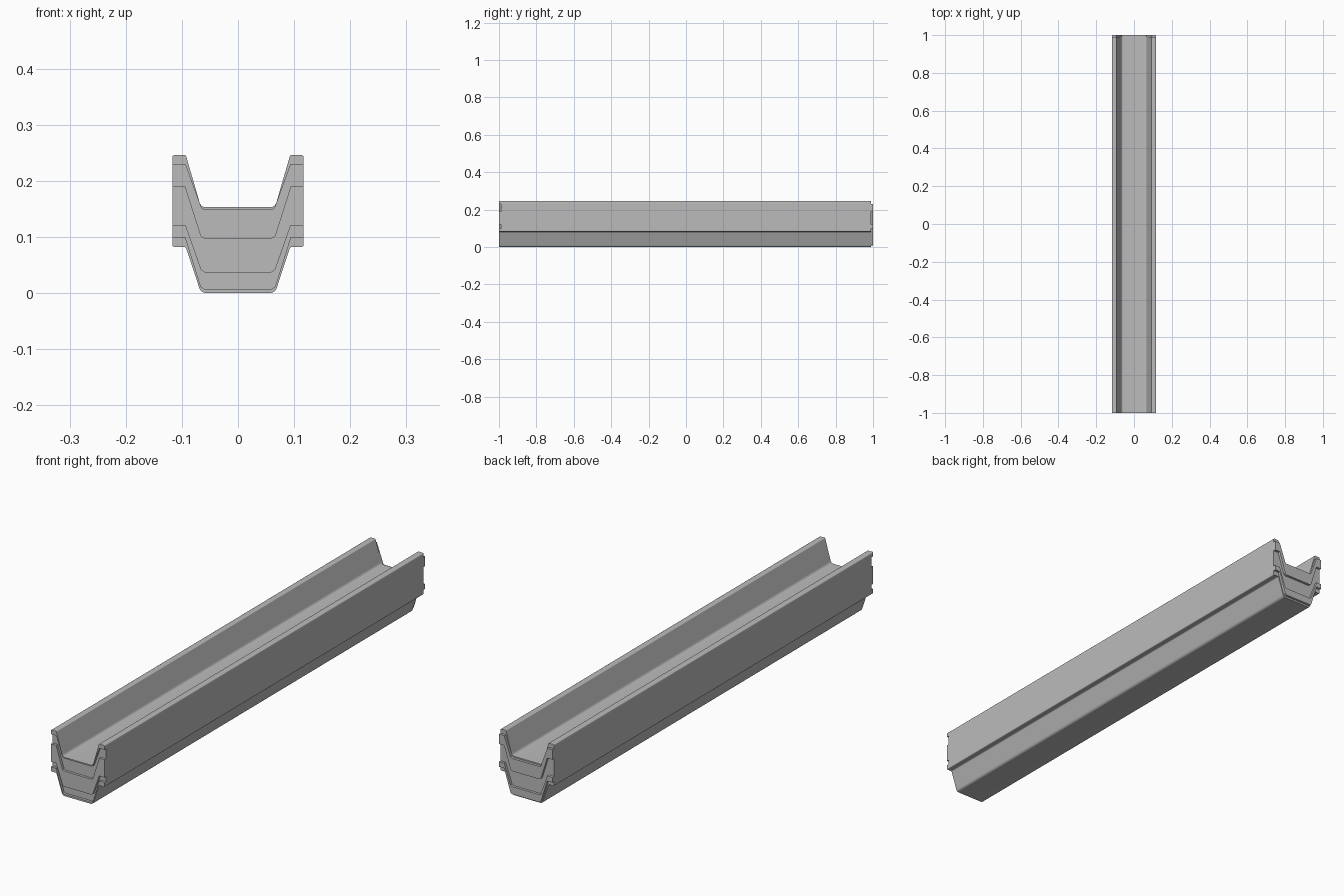
import bpy
import bmesh
from mathutils import Vector

cube = bpy.data.objects.get("Cube")
if cube:
    bpy.data.objects.remove(cube, do_unlink=True)

grey = bpy.data.materials.new("plain_grey")
grey.use_nodes = True
colour = (0.5, 0.5, 0.5, 1)
grey.diffuse_color = colour
grey.node_tree.nodes["Principled BSDF"].inputs["Base Color"].default_value = colour

WIDE = 0.117      # half width of the plank
STEP = 0.01       # depth of grooves and tongues
REACH = 0.15      # cutters overshoot the sides


def mirrored(half):
    """Right-hand points, outermost first, continued across to the left."""
    return half + [(-x, z) for x, z in reversed(half)]


def rounded(points, setbacks, steps=4):
    """Replace each corner by a short curve."""
    result = []
    for i, point in enumerate(points):
        p = Vector(point)
        a = p + (Vector(points[i - 1]) - p).normalized() * setbacks[i]
        b = p + (Vector(points[(i + 1) % len(points)]) - p).normalized() * setbacks[i]
        for k in range(steps + 1):
            t = k / steps
            result.append(a * (1 - t) ** 2 + p * 2 * t * (1 - t) + b * t * t)
    return result


def prism(name, profile, y0, y1):
    """Extrude an x-z profile along y."""
    bm = bmesh.new()
    face = bm.faces.new([bm.verts.new((x, y0, z)) for x, z in profile])
    extruded = bmesh.ops.extrude_face_region(bm, geom=[face])
    moved = [v for v in extruded["geom"] if isinstance(v, bmesh.types.BMVert)]
    bmesh.ops.translate(bm, verts=moved, vec=(0, y1 - y0, 0))
    bmesh.ops.recalc_face_normals(bm, faces=bm.faces)
    mesh = bpy.data.meshes.new(name)
    bm.to_mesh(mesh)
    bm.free()
    mesh.materials.append(grey)
    obj = bpy.data.objects.new(name, mesh)
    bpy.context.collection.objects.link(obj)
    return obj


# Plank: hat-shaped section, rounded corners
upper = [(WIDE, 0.246), (0.093, 0.246), (0.066, 0.153)]
lower = [(WIDE, 0.082), (0.093, 0.082), (0.066, 0)]
upper_round = [0.005, 0.003, 0.009]
lower_round = [0.004, 0.004, 0.01]
section = rounded(
    mirrored(upper) + mirrored(lower)[::-1],
    upper_round + upper_round[::-1] + lower_round + lower_round[::-1])
plank = prism("plank", section, -1, 1)


# Band borders across the end, given by side height and middle height
def border(side, middle):
    half = [(REACH, side), (0.094, side), (0.066, middle + 0.004), (0.06, middle)]
    return mirrored(half)


borders = [border(side, middle) for side, middle in
           ((0.35, 0.25), (0.229, 0.148), (0.19, 0.098),
            (0.12, 0.037), (0.10, 0.007), (-0.02, -0.1))]

# Grooves at the front, matching tongues left standing at the back
cutters = []
for i, (top, bottom) in enumerate(zip(borders, borders[1:])):
    y0, y1 = (-1 - STEP, -1 + STEP) if i % 2 else (1 - STEP, 1 + STEP)
    cutters.append(prism("end_cutter", top + bottom[::-1], y0, y1))

bpy.ops.object.select_all(action="DESELECT")
bpy.context.view_layer.objects.active = plank
plank.select_set(True)
for cutter in cutters:
    cutter.hide_render = True
    mod = plank.modifiers.new("end_step", "BOOLEAN")
    mod.operation = "DIFFERENCE"
    mod.solver = "EXACT"
    mod.object = cutter
    bpy.ops.object.modifier_apply(modifier=mod.name)
    bpy.data.objects.remove(cutter, do_unlink=True)

bpy.ops.object.shade_smooth_by_angle(angle=0.52)
